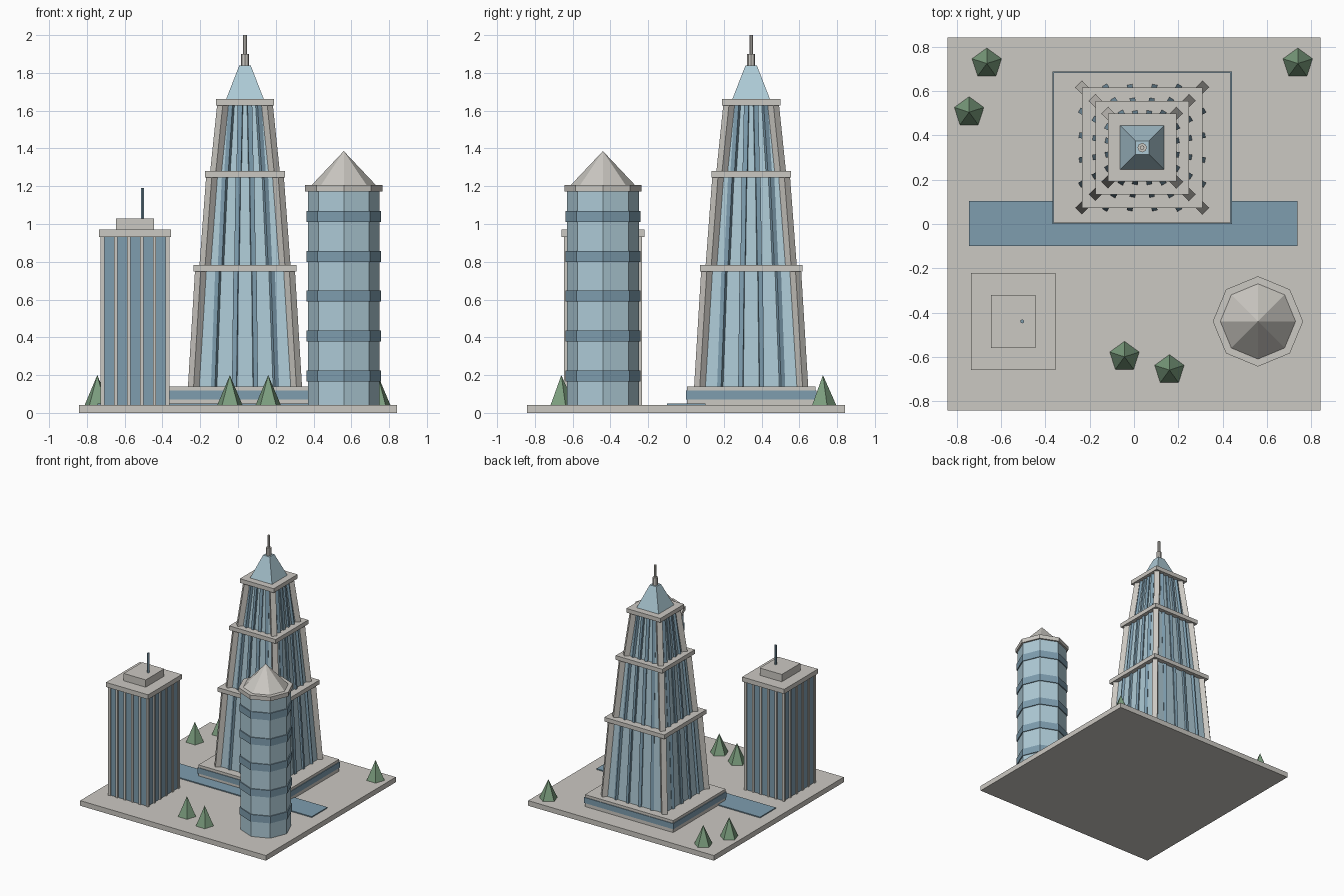
import bpy, bmesh
from math import sin, cos, pi, atan2, sqrt

cube = bpy.data.objects.get("Cube")
if cube:
    bpy.data.objects.remove(cube, do_unlink=True)


def material(name, rgb):
    m = bpy.data.materials.new(name)
    m.use_nodes = True
    m.diffuse_color = (*rgb, 1)
    m.node_tree.nodes["Principled BSDF"].inputs["Base Color"].default_value = (*rgb, 1)
    return m


concrete = material("warm concrete", (0.60, 0.58, 0.54))
pale_glass = material("pale glass", (0.42, 0.59, 0.67))
blue_glass = material("blue glass", (0.21, 0.34, 0.43))
leaf = material("leaf green", (0.20, 0.34, 0.21))


def loft(bm, sides, p0, p1, r0, r1, turn=0.0):
    """Solid between two horizontal polygons; r0 and r1 are (x, y) radii."""
    rings = []
    for (x, y, z), (rx, ry) in ((p0, r0), (p1, r1)):
        angles = [turn + pi / 2 + 2 * pi * i / sides for i in range(sides)]
        rings.append([bm.verts.new((x + rx * cos(a), y + ry * sin(a), z)) for a in angles])
    low, high = rings
    bm.faces.new(low[::-1])
    bm.faces.new(high)
    for i in range(sides):
        j = (i + 1) % sides
        bm.faces.new((low[i], low[j], high[j], high[i]))


def box(bm, x, y, z0, z1, hx, hy, top=None):
    """Upright block, optionally tapering to the half sizes in top."""
    tx, ty = top or (hx, hy)
    k = sqrt(2)
    loft(bm, 4, (x, y, z0), (x, y, z1), (hx * k, hy * k), (tx * k, ty * k), pi / 4)


def round_part(bm, sides, x, y, z0, z1, r0, r1=None):
    r1 = r0 if r1 is None else r1
    loft(bm, sides, (x, y, z0), (x, y, z1), (r0, r0), (r1, r1))


def make(name, mat, *shapes):
    """One object from (function, arguments) pairs."""
    bm = bmesh.new()
    for func, *args in shapes:
        func(bm, *args)
    bmesh.ops.remove_doubles(bm, verts=bm.verts, dist=0.0001)
    bmesh.ops.dissolve_degenerate(bm, edges=bm.edges, dist=0.0001)
    bmesh.ops.recalc_face_normals(bm, faces=bm.faces)
    mesh = bpy.data.meshes.new(name)
    bm.to_mesh(mesh)
    bm.free()
    mesh.materials.append(mat)
    obj = bpy.data.objects.new(name, mesh)
    bpy.context.collection.objects.link(obj)


# Ground and pool
GROUND = 0.042
make("ground_slab", concrete, (box, 0, 0, 0, GROUND, 0.842, 0.842))
make("pool", blue_glass, (box, -0.003, 0.002, GROUND, 0.05, 0.742, 0.102))

# Main tower: podium
TX, TY = 0.037, 0.345
make("podium", concrete, (box, TX, TY, GROUND, 0.14, 0.40, 0.34))
make("podium_window_band", blue_glass, (box, TX, TY, 0.072, 0.118, 0.405, 0.345))


def leaning_bar(bm, x, y, z0, z1, shrink, half):
    """Square bar on a tier wall, turned to face away from the tower axis."""
    r = (half * sqrt(2),) * 2
    loft(bm, 4, (TX + x, TY + y, z0), (TX + x * shrink, TY + y * shrink, z1),
         r, r, pi / 4 + atan2(y, x))


# Main tower: three tapering tiers with corner columns, mullions and cornices
TIERS = (("lower", 0.14, 0.748, 0.272, 0.235),
         ("middle", 0.783, 1.247, 0.211, 0.176),
         ("upper", 1.28, 1.627, 0.154, 0.118))
for label, z0, z1, half, top in TIERS:
    s = top / half
    make(label + "_tier_glass", pale_glass, (box, TX, TY, z0, z1, half, half, (top, top)))
    make(label + "_corner_columns", concrete,
         *[(leaning_bar, a * half, b * half, z0, z1, s, 0.0212)
           for a in (-1, 1) for b in (-1, 1)])
    steps = [half * (2 * i / 5 - 1) for i in range(1, 5)]
    spots = [(t, e * half) for t in steps for e in (-1, 1)]
    spots += [(y, x) for x, y in spots]
    make(label + "_mullions", blue_glass,
         *[(leaning_bar, x, y, z0, z1, s, 0.0125) for x, y in spots])
    make(label + "_cornice", concrete, (box, TX, TY, z1, z1 + 0.034, half, half))

# Main tower: crown and spire
make("crown", pale_glass, (box, TX, TY, 1.66, 1.84, 0.1, 0.1, (0.03, 0.03)))
make("spire", concrete, (round_part, 8, TX, TY, 1.84, 1.9, 0.021),
     (round_part, 8, TX, TY, 1.9, 2.0, 0.01))

# Slab building with vertical fins
SX, SY = -0.545, -0.44
BX, BY, SLAB_TOP = 0.172, 0.196, 0.932
make("slab_building_glass", blue_glass, (box, SX, SY, GROUND, SLAB_TOP, BX, BY))
fins = []
for i in range(6):
    t = 2 * i / 5 - 1
    for e in (-1, 1):
        fins.append((box, SX + t * BX, SY + e * BY, GROUND, SLAB_TOP, 0.009, 0.01))
        fins.append((box, SX + e * BX, SY + t * BY, GROUND, SLAB_TOP, 0.01, 0.009))
make("slab_building_fins", concrete, *fins)
make("slab_building_roof", concrete, (box, SX, SY, SLAB_TOP, 0.97, 0.191, 0.219),
     (box, SX, SY, 0.97, 1.03, 0.1, 0.12))
make("roof_antenna", blue_glass, (round_part, 6, SX + 0.04, SY, 1.03, 1.19, 0.009))

# Octagonal tower with window bands and a pointed roof
OX, OY = 0.56, -0.44
make("octagon_tower_glass", pale_glass, (round_part, 8, OX, OY, GROUND, 1.172, 0.19))
make("octagon_tower_bands", blue_glass,
     *[(round_part, 8, OX, OY, 0.167 + 0.211 * i, 0.225 + 0.211 * i, 0.198) for i in range(5)])
make("octagon_tower_eave", concrete, (round_part, 8, OX, OY, 1.172, 1.206, 0.204))
make("octagon_tower_roof", concrete, (round_part, 8, OX, OY, 1.206, 1.386, 0.17, 0.0))

# Trees
for n, (x, y) in enumerate(((-0.665, 0.725), (0.74, 0.725), (-0.745, 0.505),
                            (-0.043, -0.6), (0.16, -0.66)), 1):
    make(f"tree_{n}", leaf, (round_part, 5, x, y, GROUND, 0.2, 0.07, 0.0))
